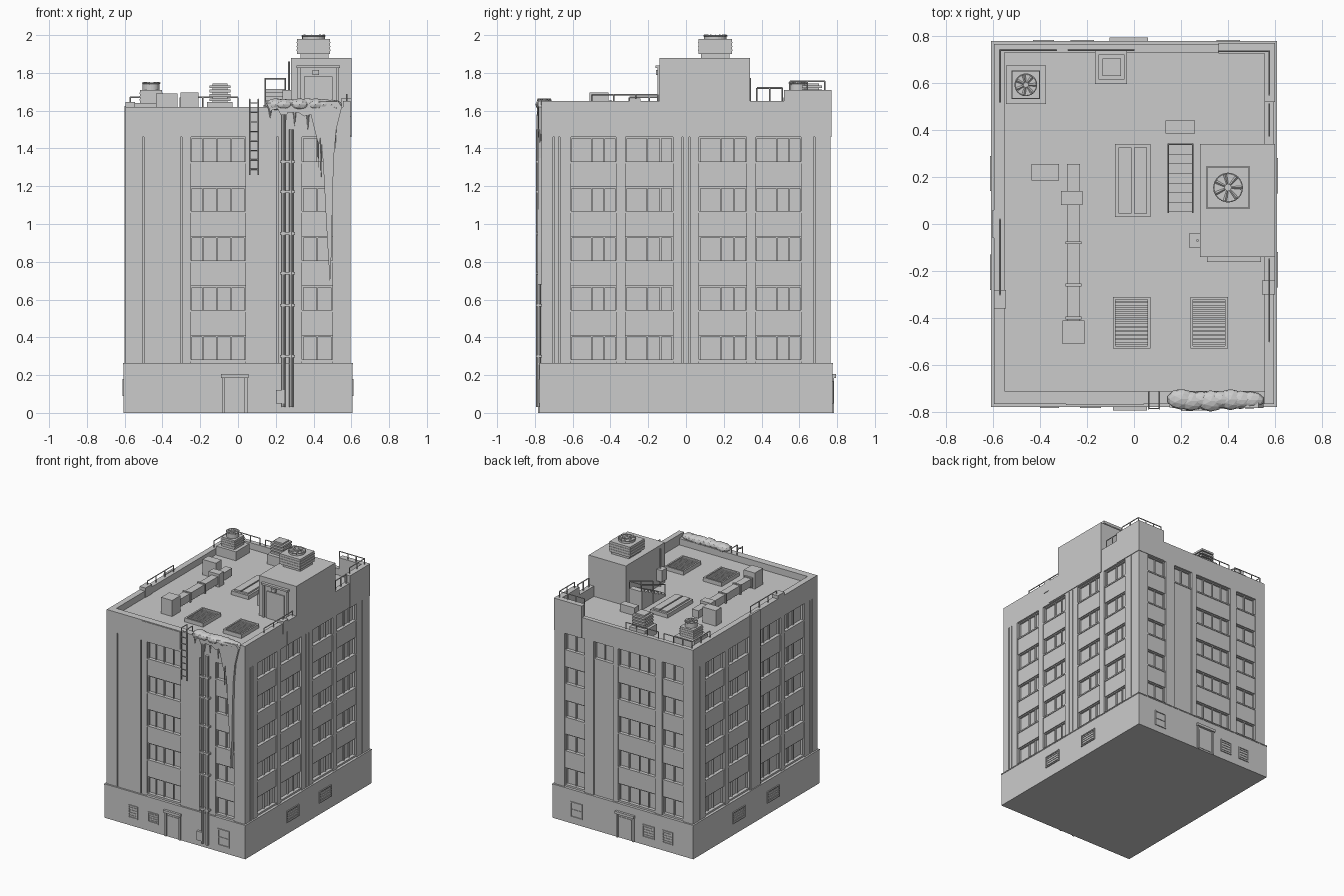
import bpy, bmesh, math, random
from mathutils import Vector, Matrix

if "Cube" in bpy.data.objects:
    bpy.data.objects.remove(bpy.data.objects["Cube"])

random.seed(4)
HX, HY, BASE, HEAD, DECK = 0.595, 0.765, 0.265, 1.46, 1.57
parts = {}


def bm_of(name):
    return parts.setdefault(name, bmesh.new())


def box(name, x0, x1, y0, y1, z0, z1):
    m = Matrix.Translation(((x0 + x1) / 2, (y0 + y1) / 2, (z0 + z1) / 2))
    m = m @ Matrix.Diagonal((abs(x1 - x0), abs(y1 - y0), abs(z1 - z0), 1))
    bmesh.ops.create_cube(bm_of(name), size=1, matrix=m)


def wbox(name, face, u0, u1, z0, z1, d0, d1):
    """Box on a wall: u along the wall, d outward from the wall plane."""
    if face in ("front", "back"):
        s = -1 if face == "front" else 1
        box(name, u0, u1, s * (HY + d0), s * (HY + d1), z0, z1)
    else:
        s = -1 if face == "left" else 1
        box(name, s * (HX + d0), s * (HX + d1), u0, u1, z0, z1)


def tube(name, a, b, r, r2=None, n=10):
    a, b = Vector(a), Vector(b)
    m = Matrix.Translation((a + b) / 2) @ (b - a).to_track_quat('Z', 'Y').to_matrix().to_4x4()
    bmesh.ops.create_cone(bm_of(name), cap_ends=True, segments=n, radius1=r,
                          radius2=r if r2 is None else r2, depth=(b - a).length, matrix=m)


def railing(name, a, b, z0, z1, posts=3):
    a, b = Vector(a), Vector(b)
    tube(name, (*a, z1), (*b, z1), 0.004, n=6)
    for i in range(posts):
        p = a.lerp(b, i / (posts - 1))
        tube(name, (*p, z0), (*p, z1), 0.004, n=6)


# Core and plinth
box("building_core", -HX + .03, HX - .03, -HY + .03, HY - .03, 0.1, DECK)
box("plinth", -.605, .605, -.775, .775, 0, BASE)
box("plinth_cap", -.608, .608, -.778, .778, BASE - .008, BASE)

# Wall layout: solid piers, window columns (u0, u1, first row)
side_solid = [(-HY, -.705), (-.697, -.675), (-.667, -.61), (-.37, -.32), (-.07, -.022),
              (-.016, .016), (.022, .07), (.32, .37), (.61, .675), (.683, HY)]
side_cols = [(-.61, -.37, 0), (-.32, -.07, 0), (.07, .32, 0), (.37, .61, 0)]
walls = {
    "front": ([(-HX, -.505), (-.497, -.305), (-.297, -.25), (.04, .205), (.215, .34), (.50, HX)],
              [(-.25, .04, 0), (.34, .50, 0)]),
    "back": ([(-HX, -.51), (-.33, -.27), (.05, .095), (.26, .34), (.51, HX)],
             [(-.51, -.33, 0), (-.27, .05, 0), (.095, .26, 4), (.34, .51, 0)]),
    "right": (side_solid, side_cols),
    "left": (side_solid, side_cols),
}
for face, (solid, cols) in walls.items():
    for u0, u1 in solid:
        wbox("wall_piers", face, u0, u1, BASE, HEAD, -.04, 0)
    for u0, u1, first in cols:
        z = BASE
        for row in range(5):
            w0 = BASE + .007 + row * .262
            w1 = w0 + .137 if row < 4 else HEAD
            if row < first:
                continue
            # spandrel below, then frame, mullions and sill
            if w0 > z:
                wbox("spandrels", face, u0, u1, z, w0, -.04, -.008)
            z = w1
            f = .007
            wbox("window_frames", face, u0, u0 + f, w0, w1, -.032, -.016)
            wbox("window_frames", face, u1 - f, u1, w0, w1, -.032, -.016)
            wbox("window_frames", face, u0, u1, w1 - f, w1, -.032, -.016)
            wbox("window_sills", face, u0, u1, w0, w0 + .01, -.032, -.003)
            fr = (.22, .47, .74) if u1 - u0 > .27 else (.46, .74) if u1 - u0 > .2 else (.5,)
            for t in fr:
                m = u0 + (u1 - u0) * t
                wbox("window_frames", face, m - .004, m + .004, w0, w1, -.032, -.019)

# Header band and parapet
T = .045
box("parapet", -HX, HX, -HY, -HY + .055, HEAD, 1.62)
box("parapet", -HX, HX, HY - .035, HY, HEAD, 1.62)
box("parapet", -HX, -HX + T, -HY, HY, HEAD, 1.62)
box("parapet", HX - .04, HX, -HY, HY, HEAD, 1.65)
wbox("header_panels", "front", -.29, .04, 1.48, 1.615, -.01, .004)
wbox("header_panels", "right", -.25, .34, 1.465, 1.65, -.01, .005)
wbox("header_panels", "left", -.06, .06, BASE, 1.625, -.01, .006)
box("raised_corner", HX - .04, HX + .005, .52, HY + .004, HEAD, 1.71)
box("raised_corner", .36, HX, HY - .04, HY + .004, HEAD, 1.71)
box("parapet_boxes", -.595, -.545, -.36, -.28, DECK, 1.645)
box("parapet_boxes", .545, .6, -.30, -.24, DECK, 1.665)


# Plinth vents and doors
def vent(face, u0, u1, z0, z1, slats=4):
    e = .008
    for a, b, c, d in ((u0, u0 + e, z0, z1), (u1 - e, u1, z0, z1),
                       (u0, u1, z0, z0 + e), (u0, u1, z1 - e, z1)):
        wbox("plinth_vents", face, a, b, c, d, .005, .017)
    for i in range(slats):
        z = z0 + (z1 - z0) * (i + 1) / (slats + 1)
        wbox("plinth_vents", face, u0, u1, z - .003, z + .003, .005, .014)


def door(face, u0, u1, ztop):
    wbox("doors", face, u0, u0 + .015, 0, ztop, .005, .018)
    wbox("doors", face, u1 - .015, u1, 0, ztop, .005, .018)
    wbox("doors", face, u0 + .022, u1 - .022, .012, ztop - .035, .005, .014)
    wbox("door_canopies", face, u0 - .005, u1 + .005, ztop - .015, ztop + .005, .005, .028)


for face, *v in (("front", -.40, -.32, .06, .16), ("front", -.23, -.14, .07, .15),
                 ("right", -.27, -.12, .09, .18), ("right", .13, .28, .09, .18),
                 ("left", -.28, -.13, .09, .18), ("left", .14, .29, .09, .18),
                 ("back", -.27, -.17, .06, .16), ("back", -.43, -.34, .06, .16)):
    vent(face, *v)
vent("front", .37, .47, .05, .18, 1)
vent("back", .35, .45, .05, .17, 1)
door("front", -.085, .05, .2)
door("back", -.1, .055, .2)

# Drain pipes with brackets
for x, top, r in ((.24, 1.58, .011), (.282, 1.5, .013)):
    tube("drain_pipes", (x, -.781, .03), (x, -.781, top), r)
for z in (.3, .57, .74, .95, 1.17, 1.33):
    box("pipe_brackets", .222, .302, -.793, -.76, z - .007, z + .007)
box("pipe_box", .2, .25, -.795, -.77, .05, .12)

# Wall ladder hooked over the parapet
for x in (.062, .108):
    tube("wall_ladder", (x, -.785, 1.26), (x, -.785, 1.66), .004, n=6)
    tube("wall_ladder", (x, -.785, 1.66), (x, -.715, 1.66), .004, n=6)
    tube("wall_ladder", (x, -.715, 1.66), (x, -.715, DECK), .004, n=6)
for i in range(8):
    tube("wall_ladder", (.062, -.785, 1.29 + i * .05), (.108, -.785, 1.29 + i * .05), .003, n=6)

# Penthouse with door
PF = -.14
box("penthouse", .28, .6, PF, .34, 1.5, 1.88)
box("penthouse_door", .315, .33, PF - .012, PF, DECK, 1.84)
box("penthouse_door", .52, .535, PF - .012, PF, DECK, 1.84)
box("penthouse_door", .31, .54, PF - .022, PF, 1.825, 1.84)
box("penthouse_door", .35, .50, PF - .008, PF, DECK, 1.78)
box("penthouse_door", .395, .43, PF - .02, PF, 1.79, 1.815)
box("meter_box", .235, .28, -.1, -.04, 1.62, 1.71)
tube("meter_pipe", (.27, -.07, DECK), (.27, -.07, 1.86), .006)


# Rooftop fan units
def fan(name, cx, cy, h, z0, z1, ztop, r):
    box(name, cx - h, cx + h, cy - h, cy + h, z0, z1)
    for i in range(3):
        z = z0 + (z1 - z0) * (i + 1) / 4
        box(name, cx - h - .003, cx + h + .003, cy - h - .003, cy + h + .003, z - .003, z + .003)
    tube(name, (cx, cy, z1), (cx, cy, ztop - .008), r, n=24)
    tube(name, (cx, cy, z1), (cx, cy, ztop), r * .25, n=12)
    for k in range(24):     # guard ring
        a, b = (2 * math.pi * (k + j) / 24 for j in (0, 1))
        tube(name, (cx + r * math.cos(a), cy + r * math.sin(a), ztop - .004),
             (cx + r * math.cos(b), cy + r * math.sin(b), ztop - .004), .004, n=6)
    for k in range(7):      # blades
        a = 2 * math.pi * k / 7
        tube(name, (cx, cy, ztop - .005), (cx + r * math.cos(a), cy + r * math.sin(a), ztop - .005),
             .003, .008, n=4)


box("penthouse_fan_base", .33, .48, .08, .23, 1.88, 1.9)
fan("penthouse_fan", .40, .155, .088, 1.9, 1.98, 2.0, .06)
box("corner_fan_base", -.545, -.375, .51, .675, DECK, 1.64)
fan("corner_fan", -.46, .592, .058, 1.64, 1.71, 1.75, .045)
box("rear_vent_base", -.165, -.03, .595, .74, DECK, 1.645)
for i in range(4):
    box("rear_vent", -.15, -.04, .615, .72, 1.65 + i * .023, 1.665 + i * .023)
box("rear_vent", -.135, -.055, .63, .705, 1.645, 1.745)

# Roof duct and boxes
box("roof_duct", -.285, -.23, -.42, .255, 1.59, 1.65)
for y in (-.4, -.26, -.08, .11, .13):
    box("duct_flanges", -.292, -.223, y - .006, y + .006, 1.583, 1.657)
box("duct_boxes", -.305, -.21, -.51, -.41, DECK, 1.695)
box("duct_boxes", -.435, -.32, .185, .255, DECK, 1.69)
box("duct_boxes", -.31, -.22, .08, .14, DECK, 1.67)
box("roof_hatch", .135, .26, .385, .44, DECK, 1.63)

# Skylight
box("skylight", -.08, .07, .03, .34, DECK, 1.6)
box("skylight", -.065, -.01, .045, .325, 1.6, 1.612)
box("skylight", 0, .055, .045, .325, 1.6, 1.612)

# Louvred roof grilles
for x0 in (-.09, .24):
    x1 = x0 + .16
    for a, b, c, d in ((x0, x0 + .012, -.53, -.31), (x1 - .012, x1, -.53, -.31),
                       (x0, x1, -.53, -.518), (x0, x1, -.322, -.31)):
        box("roof_grilles", a, b, c, d, DECK, 1.6)
    for i in range(11):
        y = -.512 + i * .0175
        box("roof_grilles", x0, x1, y, y + .009, DECK, 1.592)

# Stairs beside the penthouse
for i in range(7):
    y = .05 + i * .041
    box("roof_stairs", .145, .25, y, y + .044, DECK, 1.595 + i * .02)
for x in (.145, .25):
    tube("stair_rails", (x, .05, 1.66), (x, .34, 1.77), .004, n=6)
    for y in (.05, .195, .34):
        tube("stair_rails", (x, y, DECK), (x, y, 1.66 + (y - .05) * .38), .004, n=6)
tube("stair_rails", (.145, .34, 1.77), (.25, .34, 1.77), .004, n=6)

# Parapet railings
for a, b, z0, z1, n in (((-.57, -.3), (-.57, .02), 1.6, 1.67, 4), ((-.57, .74), (-.33, .74), 1.6, 1.67, 4),
                        ((-.57, .52), (-.57, .74), 1.6, 1.67, 3), ((-.28, .74), (.0, .74), 1.6, 1.67, 4),
                        ((.36, .735), (.575, .735), 1.6, 1.755, 4), ((.575, .55), (.575, .735), 1.7, 1.755, 3),
                        ((.575, .375), (.575, .51), 1.64, 1.72, 3), ((.575, -.5), (.575, -.15), 1.64, 1.685, 4)):
    railing("railings", a, b, z0, z1, n)

# Ice sheet and icicles over the front edge
sheet = [(.15, 1.64), (.17, 1.60), (.21, 1.61), (.235, 1.56), (.25, 1.52), (.262, 1.59), (.32, 1.59),
         (.35, 1.57), (.385, 1.58), (.41, 1.48), (.425, 1.42), (.44, 1.47), (.452, 1.3), (.465, 1.05),
         (.478, .82), (.487, .68), (.495, .85), (.5, 1.1), (.507, 1.35), (.52, 1.5), (.55, 1.62), (.53, 1.65)]
ice = bm_of("ice_sheet")
f = ice.faces.new([ice.verts.new((x, -.76, z)) for x, z in sheet])
ext = bmesh.ops.extrude_face_region(ice, geom=[f])
for v in ext["geom"]:
    if isinstance(v, bmesh.types.BMVert):
        v.co += Vector((0, -.02 - random.uniform(0, .006), 0))
for x, z in ((.17, 1.56), (.3, 1.52), (.37, 1.5), (.425, 1.3), (.44, 1.25), (.515, 1.4)):
    tube("icicles", (x, -.772, 1.62), (x, -.772, z), .012, .001, n=7)
for i in range(8):
    x = .2 + i * .042
    m = Matrix.Translation((x, -.748 + random.uniform(-.006, .006), 1.632)) @ Matrix.Diagonal(
        (.06, .042 + random.uniform(-.008, .004), .03 + random.uniform(-.008, .005), 1))
    bmesh.ops.create_icosphere(bm_of("ice_ledge"), subdivisions=2, radius=1, matrix=m)

# Turn every part into an object
for name, bm in parts.items():
    bmesh.ops.recalc_face_normals(bm, faces=bm.faces[:])
    me = bpy.data.meshes.new(name)
    bm.to_mesh(me)
    bm.free()
    bpy.context.collection.objects.link(bpy.data.objects.new(name, me))
